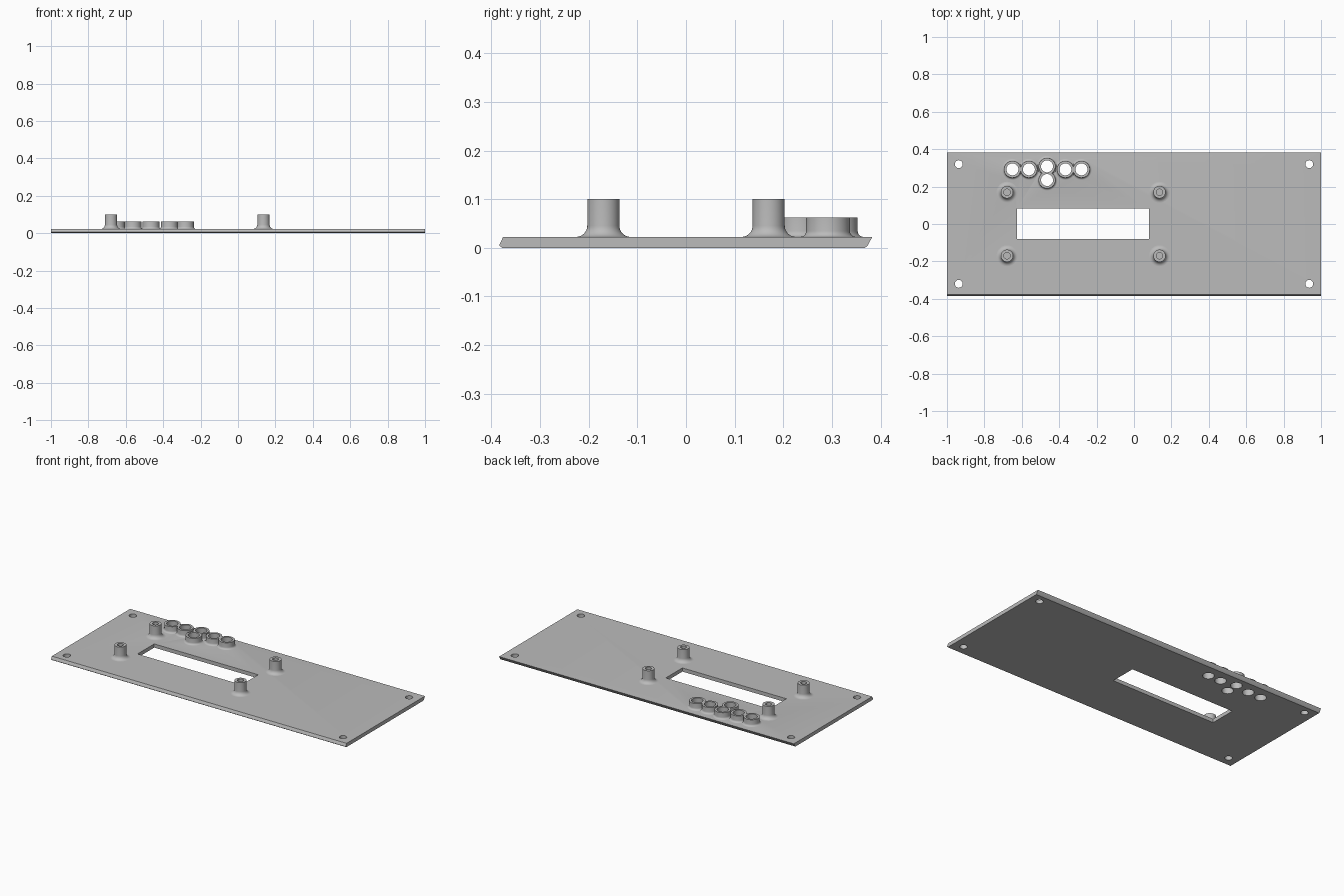
import bpy, bmesh, math

if "Cube" in bpy.data.objects:
    bpy.data.objects.remove(bpy.data.objects["Cube"], do_unlink=True)

TOP = 0.0225      # plate thickness
SINK = 0.012      # how far raised parts are rooted in the plate

grey = bpy.data.materials.new("light grey")
grey.use_nodes = True
grey.diffuse_color = (0.5, 0.5, 0.5, 1)
grey.node_tree.nodes["Principled BSDF"].inputs["Base Color"].default_value = (0.5, 0.5, 0.5, 1)


def finish(name, bm):
    bmesh.ops.remove_doubles(bm, verts=bm.verts, dist=1e-6)
    bmesh.ops.recalc_face_normals(bm, faces=bm.faces)
    mesh = bpy.data.meshes.new(name)
    bm.to_mesh(mesh)
    bm.free()
    mesh.materials.append(grey)
    ob = bpy.data.objects.new(name, mesh)
    bpy.context.collection.objects.link(ob)
    return ob


def lathe(name, profile, x, y, steps=48):
    """Spin an (r, z) profile around a vertical axis at (x, y)."""
    bm = bmesh.new()
    verts = [bm.verts.new((x + r, y, z)) for r, z in profile]
    edges = [bm.edges.new(pair) for pair in zip(verts, verts[1:])]
    bmesh.ops.spin(bm, geom=verts + edges, cent=(x, y, 0), axis=(0, 0, 1),
                   angle=math.tau, steps=steps, use_duplicate=False)
    return finish(name, bm)


def prism(name, outline, x0, x1):
    """Extrude a (y, z) outline from x0 to x1."""
    bm = bmesh.new()
    face = bm.faces.new([bm.verts.new((x0, y, z)) for y, z in outline])
    new = bmesh.ops.extrude_face_region(bm, geom=[face])["geom"]
    bmesh.ops.translate(bm, vec=(x1 - x0, 0, 0),
                        verts=[v for v in new if isinstance(v, bmesh.types.BMVert)])
    return finish(name, bm)


def boolean(target, tool, operation):
    mod = target.modifiers.new(operation.lower(), "BOOLEAN")
    mod.operation, mod.solver, mod.object = operation, "EXACT", tool
    bpy.context.view_layer.objects.active = target
    bpy.ops.object.modifier_apply(modifier=mod.name)
    bpy.data.objects.remove(tool, do_unlink=True)


def fillet(radius, size, n=8):
    """Concave curve from the plate surface up into a vertical wall."""
    arc = [i * math.pi / 2 / n for i in range(n + 1)]
    return [(radius + size * (1 - math.sin(a)), TOP + size * (1 - math.cos(a))) for a in arc]


def drill(target, x, y, radius):
    cutter = lathe("drill", [(0, -0.1), (radius, -0.1), (radius, 0.2), (0, 0.2)], x, y)
    boolean(target, cutter, "DIFFERENCE")


# Plate with slanted long edges
plate = prism("panel_plate", [(-0.376, TOP), (-0.384, 0.005), (-0.378, 0),
                              (0.368, 0), (0.373, 0.004), (0.383, TOP)], -1, 1)

# Button collars fused to the plate
buttons = [(-0.65, 0.292), (-0.562, 0.292), (-0.465, 0.308),
           (-0.465, 0.235), (-0.367, 0.292), (-0.281, 0.292)]
for x, y in buttons:
    base = fillet(0.045, 0.012, 5)
    profile = [(0, SINK), (base[0][0], SINK)] + base + [(0.045, 0.062), (0, 0.062)]
    boolean(plate, lathe("collar", profile, x, y), "UNION")

# Button holes, corner screw holes and display window
for x, y in buttons:
    drill(plate, x, y, 0.032)
for x in (-0.937, 0.937):
    for y in (-0.32, 0.32):
        drill(plate, x, y, 0.021)
window = prism("window", [(-0.079, -0.1), (0.082, -0.1), (0.082, 0.2), (-0.079, 0.2)], -0.626, 0.08)
boolean(plate, window, "DIFFERENCE")

# Four filleted standoffs with blind screw holes
parts = [plate]
for side, x in (("right", -0.679), ("left", 0.136)):
    for end, y in (("front", -0.17), ("back", 0.17)):
        base = fillet(0.033, 0.023)
        profile = ([(0, SINK), (base[0][0], SINK)] + base +
                   [(0.033, 0.1), (0.017, 0.1), (0.017, 0.03), (0, 0.03)])
        parts.append(lathe(f"standoff_{end}_{side}", profile, x, y))

# Smooth round walls, keep sharp edges
bpy.ops.object.select_all(action="DESELECT")
for ob in parts:
    ob.select_set(True)
bpy.context.view_layer.objects.active = plate
bpy.ops.object.shade_smooth_by_angle(angle=math.radians(30))
